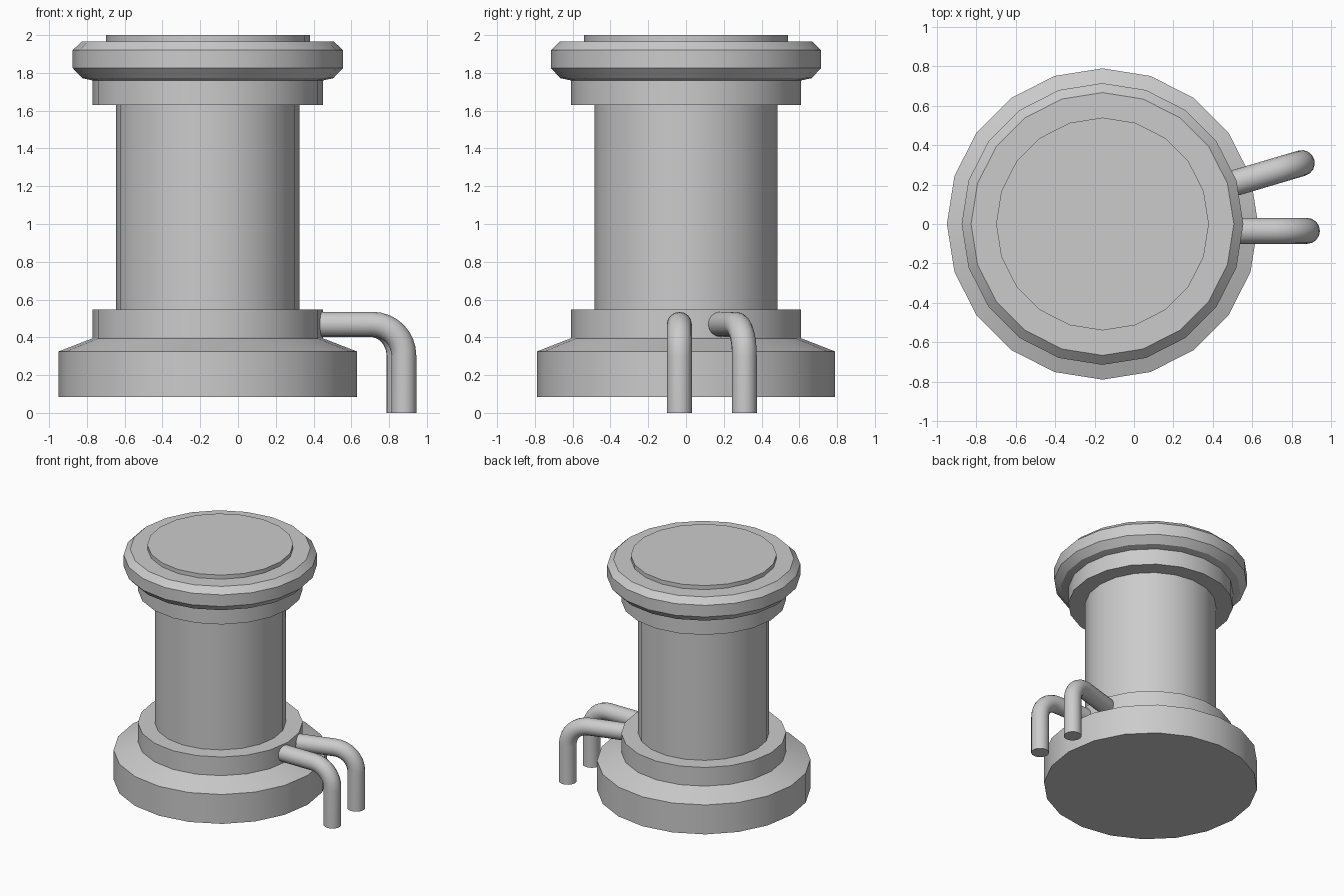
import bpy, bmesh
from math import sin, cos, pi, radians, hypot
from mathutils import Vector

if "Cube" in bpy.data.objects:
    bpy.data.objects.remove(bpy.data.objects["Cube"])

CENTRE_X = -0.16
SIDES = 20


def finish(obj):
    bpy.ops.object.select_all(action='DESELECT')
    obj.select_set(True)
    bpy.context.view_layer.objects.active = obj
    bpy.ops.object.shade_smooth_by_angle(angle=radians(30))


def lathe(name, profile):
    """Revolve (radius, z) points, listed bottom to top; radius 0 closes with a flat cap."""
    bm = bmesh.new()
    rings = []
    for r, z in profile:
        rings.append([bm.verts.new((CENTRE_X + r * cos(2 * pi * i / SIDES),
                                    r * sin(2 * pi * i / SIDES), z))
                      for i in range(SIDES)] if r else None)
    for a, b in zip(rings, rings[1:]):
        if a is None:
            bm.faces.new(b[::-1])
        elif b is None:
            bm.faces.new(a)
        else:
            for i in range(SIDES):
                j = (i + 1) % SIDES
                bm.faces.new((a[i], a[j], b[j], b[i]))
    mesh = bpy.data.meshes.new(name)
    bm.to_mesh(mesh)
    bm.free()
    obj = bpy.data.objects.new(name, mesh)
    bpy.context.collection.objects.link(obj)
    finish(obj)


def pipe(name, start, foot, radius=0.066, height=0.469, bend=0.165, steps=8, sides=16):
    """Horizontal pipe that bends down to the ground at foot."""
    s, f = Vector((*start, 0)), Vector((*foot, 0))
    out = (f - s).normalized()
    side = Vector((-out.y, out.x, 0))
    up = Vector((0, 0, 1))
    reach = (f - s).length
    # (distance along, height, turn angle) for each cross-section
    path = [(0, height, 0)]
    for k in range(steps + 1):
        t = pi / 2 * k / steps
        path.append((reach - bend + bend * sin(t), height - bend + bend * cos(t), t))
    path.append((reach, 0, pi / 2))
    bm = bmesh.new()
    rings = []
    for d, z, t in path:
        c = s + out * d + up * z
        n = out * sin(t) + up * cos(t)
        rings.append([bm.verts.new(c + radius * (side * cos(2 * pi * i / sides)
                                                 + n * sin(2 * pi * i / sides)))
                      for i in range(sides)])
    for a, b in zip(rings, rings[1:]):
        for i in range(sides):
            j = (i + 1) % sides
            bm.faces.new((a[i], a[j], b[j], b[i]))
    bm.faces.new(rings[0])
    bm.faces.new(rings[-1])
    bmesh.ops.recalc_face_normals(bm, faces=bm.faces)
    mesh = bpy.data.meshes.new(name)
    bm.to_mesh(mesh)
    bm.free()
    obj = bpy.data.objects.new(name, mesh)
    bpy.context.collection.objects.link(obj)
    finish(obj)


# Foot with sloped shoulder and lower collar
lathe("base", [(0, 0.085), (0.79, 0.085), (0.79, 0.325), (0.61, 0.395),
               (0.61, 0.547), (0.485, 0.547)])
# Main cylinder
lathe("column", [(0.485, 0.547), (0.485, 1.63)])
# Upper collar
lathe("upper_collar", [(0.485, 1.63), (0.61, 1.63), (0.61, 1.76)])
# Bevelled flange with raised lid disc
lathe("flange", [(0.61, 1.76), (0.665, 1.772), (0.715, 1.825), (0.715, 1.92),
                 (0.667, 1.967), (0.54, 1.967)])
lathe("lid", [(0.54, 1.967), (0.54, 2.0), (0, 2.0)])

# Two outlet pipes
pipe("straight_pipe", (0.435, -0.035), (0.878, -0.035))
pipe("angled_pipe", (0.42, 0.181), (0.852, 0.309))
